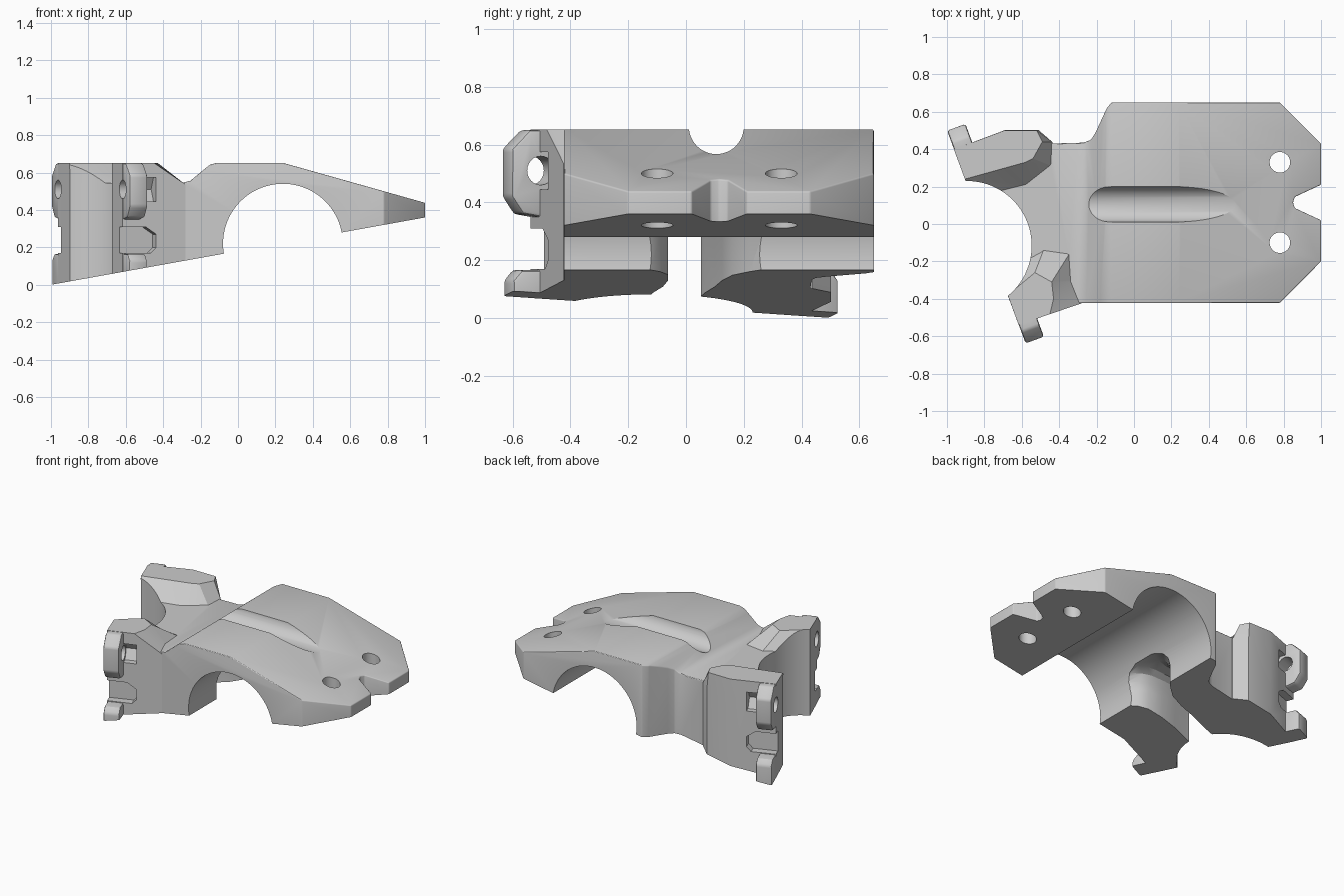
import bpy, math
from mathutils import Matrix, Vector

if "Cube" in bpy.data.objects:
    bpy.data.objects.remove(bpy.data.objects["Cube"])

ANG = math.radians(20.25)
# clamp frame: u points into the body, v along the mating face, origin mid-face
CLAMP = Matrix.Translation((-0.79, -0.07, 0)) @ Matrix.Rotation(ANG, 4, 'Z')
VZ = Matrix(((0, 0, 1, 0), (1, 0, 0, 0), (0, 1, 0, 0), (0, 0, 0, 1)))   # x,y,z -> u=z v=x z=y
XZ = Matrix(((1, 0, 0, 0), (0, 0, 1, 0), (0, 1, 0, 0), (0, 0, 0, 1)))   # profile in xz, depth in y


def loft(name, layers, mat=Matrix()):
    """Solid from stacked polygons: layers = [(points, height), ...]"""
    n = len(layers[0][0])
    verts = [mat @ Vector((x, y, h)) for pts, h in layers for x, y in pts]
    faces = [list(range(n))[::-1], [(len(layers) - 1) * n + i for i in range(n)]]
    for k in range(len(layers) - 1):
        for i in range(n):
            j = (i + 1) % n
            faces.append([k * n + i, k * n + j, (k + 1) * n + j, (k + 1) * n + i])
    me = bpy.data.meshes.new(name)
    me.from_pydata(verts, [], faces)
    ob = bpy.data.objects.new(name, me)
    bpy.context.collection.objects.link(ob)
    bpy.context.view_layer.objects.active = ob
    bpy.ops.object.select_all(action='DESELECT')
    ob.select_set(True)
    bpy.ops.object.mode_set(mode='EDIT')
    bpy.ops.mesh.select_all(action='SELECT')
    bpy.ops.mesh.normals_make_consistent(inside=False)
    bpy.ops.object.mode_set(mode='OBJECT')
    return ob


def prism(name, pts, a, b, mat=Matrix()):
    return loft(name, [(pts, a), (pts, b)], mat)


def disc(cx, cy, r, n=64):
    return [(cx + r * math.cos(2 * math.pi * i / n + 0.01),
             cy + r * math.sin(2 * math.pi * i / n + 0.01)) for i in range(n)]


def apply(ob, mod):
    bpy.context.view_layer.objects.active = ob
    bpy.ops.object.modifier_apply(modifier=mod.name)


def boolean(ob, other, op='DIFFERENCE'):
    m = ob.modifiers.new('bool', 'BOOLEAN')
    m.object, m.operation, m.solver = other, op, 'EXACT'
    apply(ob, m)
    bpy.data.objects.remove(other)


def bevel(ob, w, seg=3):
    m = ob.modifiers.new('bevel', 'BEVEL')
    m.width, m.segments, m.limit_method, m.angle_limit = w, seg, 'ANGLE', math.radians(33)
    apply(ob, m)


# Saddle body: side profile intersected with the plan outline
side = [(-1.2, -0.2), (-1.2, 0.545), (-0.3, 0.545), (-0.255, 0.556), (-0.18, 0.618),
        (-0.15, 0.642), (-0.115, 0.652), (0.24, 0.652), (1.1, 0.41), (1.1, -0.2)]
plan = [(-0.12, 0.65), (-0.145, 0.62), (-0.205, 0.49), (-0.23, 0.45), (-0.27, 0.435),
        (-0.45, 0.43), (-0.53, 0.47), (-0.69, 0.47), (-0.945, 0.36), (-0.63, -0.5),
        (-0.3, -0.422), (0.78, -0.422), (1, -0.2), (1, 0.02), (0.86, 0.085),
        (0.85, 0.115), (0.86, 0.145), (1, 0.21), (1, 0.43), (0.78, 0.65)]
body = prism('saddle_clamp', plan, -0.15, 0.9)
boolean(body, prism('side_profile', side, -1, 1, XZ), 'INTERSECT')
bevel(body, 0.022)

# Raised clamp arms either side of the post
arm_back = loft('arm_back', [
    ([(-0.86, 0.13), (-0.58, 0.2), (-0.44, 0.31), (-0.435, 0.437), (-0.51, 0.502), (-0.69, 0.502), (-0.963, 0.399)], h)
    for h in (-0.14, 0.535)] + [
    ([(-0.904, 0.24), (-0.58, 0.33), (-0.54, 0.35), (-0.49, 0.44), (-0.52, 0.5), (-0.69, 0.501), (-0.963, 0.399)], 0.652)])
arm_front = loft('arm_front', [
    ([(-0.72, -0.26), (-0.617, -0.539), (-0.28, -0.424), (-0.33, -0.3), (-0.34, -0.15), (-0.48, -0.13)], h)
    for h in (-0.13, 0.535)] + [
    ([(-0.675, -0.38), (-0.617, -0.539), (-0.45, -0.482), (-0.43, -0.4), (-0.44, -0.31), (-0.53, -0.26)], 0.652)])
for arm in (arm_back, arm_front):
    boolean(body, arm, 'UNION')

# Side recesses and bolt ears, mirrored across the clamp
for s in (1, -1):
    rec = [(-0.1, 0.17), (-0.1, 0.31), (0.13, 0.31), (0.19, 0.27), (0.19, 0.2), (0.16, 0.17)]
    boolean(body, prism('recess', rec, s * 0.45, s * 0.8, CLAMP @ XZ))
    boolean(body, prism('nut_pocket', disc(s * 0.5, 0.51, 0.075, 6), 0.09, 0.19, CLAMP @ VZ))
    up = [(0.42, 0.65), (0.54, 0.65), (0.606, 0.585), (0.606, 0.42), (0.565, 0.36), (0.42, 0.335)]
    low = [(0.42, -0.12), (0.6, -0.12), (0.6, 0.13), (0.57, 0.165), (0.42, 0.165)]
    for nm, shape in (('upper_ear', up), ('lower_ear', low)):
        ear = prism(nm, [(s * v, z) for v, z in shape], 0.001, 0.105, CLAMP @ VZ)
        bevel(ear, 0.012, 2)
        boolean(body, ear, 'UNION')
    boolean(body, prism('bolt_hole', disc(s * 0.5, 0.51, 0.05, 24), -0.1, 0.15, CLAMP @ VZ))

# Flat mating face, vertical post bore and horizontal tube arch
boolean(body, prism('face_cut', [(-0.6, -1), (0, -1), (0, 1), (-0.6, 1)], -1, 1.5, CLAMP))
boolean(body, prism('post_bore', disc(-0.893, -0.116, 0.346, 96), -1, 2))
boolean(body, prism('tube_arch', disc(0.24, 0.22, 0.32, 96), -1, 1.2, XZ))

# Flared passage joining post bore to arch
mouth = [(-0.75, -0.15), (-0.52, -0.115), (-0.4, -0.08), (-0.28, -0.062), (-0.17, -0.062),
         (-0.11, -0.09), (-0.05, -0.15), (0.1, -0.2), (0.1, 0.34), (-0.05, 0.29), (-0.11, 0.22),
         (-0.18, 0.16), (-0.28, 0.125), (-0.4, 0.1), (-0.52, 0.065), (-0.75, 0.02)]


def shrink(t):
    return [(x, 0.03 + 0.12 * (x + 0.3) + (y - 0.03 - 0.12 * (x + 0.3)) * t) for x, y in mouth]


boolean(body, loft('passage', [(mouth, -0.5), (mouth, 0.28), (shrink(0.92), 0.33), (shrink(0.7), 0.375), (shrink(0.35), 0.4)]))

# Groove along the crown and the two strap holes
groove = disc(0.105, 0.662, 0.095, 48)
boolean(body, prism('groove', groove, -0.4, 0.8, VZ))
for y in (0.33, -0.1):
    boolean(body, prism('strap_hole', disc(0.78, y, 0.055, 32), -1, 2))

# Sloped underside
boolean(body, prism('underside', [(-1.5, -0.09), (1.5, 0.45), (1.5, -1), (-1.5, -1)], -2, 2, XZ))

bpy.ops.object.select_all(action='DESELECT')
body.select_set(True)
bpy.context.view_layer.objects.active = body
bpy.ops.object.shade_smooth_by_angle(angle=math.radians(28))
